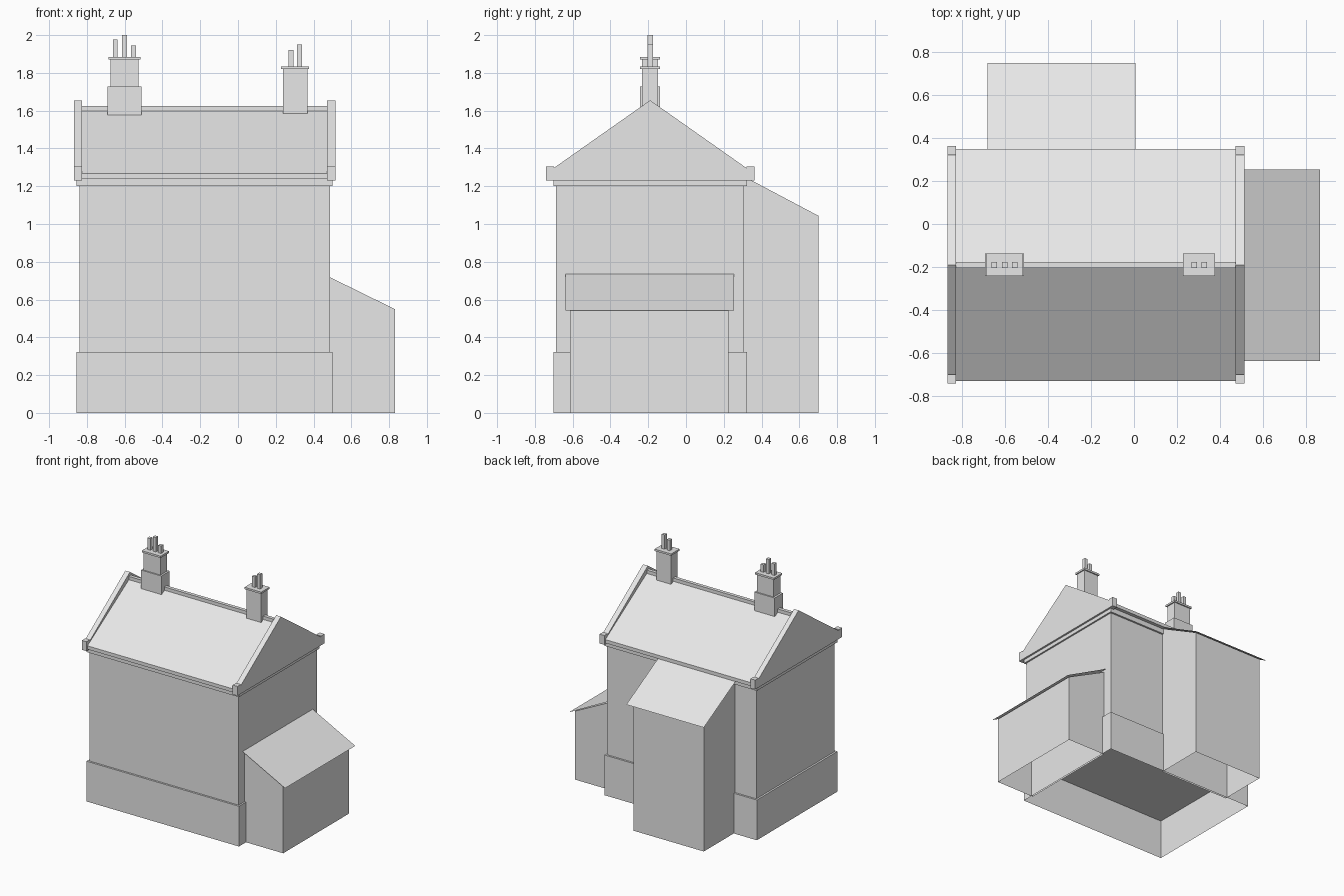
import bpy, bmesh

if "Cube" in bpy.data.objects:
    bpy.data.objects.remove(bpy.data.objects["Cube"])

YC = -0.19  # ridge line of the main house

stone = bpy.data.materials.new("pale_grey")
stone.diffuse_color = (0.8, 0.8, 0.8, 1)
stone.use_nodes = True
stone.node_tree.nodes["Principled BSDF"].inputs["Base Color"].default_value = stone.diffuse_color


def finish(name, bm):
    me = bpy.data.meshes.new(name)
    bm.to_mesh(me)
    bm.free()
    me.materials.append(stone)
    ob = bpy.data.objects.new(name, me)
    bpy.context.collection.objects.link(ob)
    return ob


def prism(name, profile, lo, hi, axis="x"):
    """Extrude a (horizontal, z) profile along x or y; faces on the ground stay open."""
    bm = bmesh.new()

    def point(t, p):
        return (t, p[0], p[1]) if axis == "x" else (p[0], t, p[1])

    face = bm.faces.new([bm.verts.new(point(lo, p)) for p in profile])
    ext = bmesh.ops.extrude_face_region(bm, geom=[face], use_keep_orig=True)
    d = hi - lo
    moved = [v for v in ext["geom"] if isinstance(v, bmesh.types.BMVert)]
    bmesh.ops.translate(bm, verts=moved, vec=(d, 0, 0) if axis == "x" else (0, d, 0))
    bmesh.ops.recalc_face_normals(bm, faces=bm.faces)
    ground = [f for f in bm.faces if all(v.co.z < 1e-4 for v in f.verts)]
    bmesh.ops.delete(bm, geom=ground, context="FACES")
    return finish(name, bm)


def box(name, x0, x1, y0, y1, z0, z1):
    return prism(name, [(y0, z0), (y1, z0), (y1, z1), (y0, z1)], x0, x1)


def sheet(name, corners):
    bm = bmesh.new()
    f = bm.faces.new([bm.verts.new(c) for c in corners])
    f.normal_update()
    if f.normal.z < 0:
        f.normal_flip()
    return finish(name, bm)


# Main house walls
box("plinth", -0.855, 0.50, YC - 0.512, YC + 0.512, 0, 0.323)
box("main_walls", -0.84, 0.487, YC - 0.497, YC + 0.497, 0.323, 1.20)
box("cornice", -0.855, 0.50, YC - 0.512, YC + 0.512, 1.20, 1.24)

# Main roof with shallow eaves and a ridge strip
prism("main_roof", [(YC - 0.54, 1.24), (YC + 0.54, 1.24), (YC + 0.54, 1.268),
                    (YC, 1.607), (YC - 0.54, 1.268)], -0.83, 0.475)
box("ridge_strip", -0.83, 0.475, YC - 0.014, YC + 0.014, 1.59, 1.625)

# Raised gable ends with kneeler blocks at the eaves
for side, x0, x1 in (("left", -0.868, -0.827), ("right", 0.472, 0.515)):
    prism("gable_" + side, [(YC - 0.512, 1.23), (YC + 0.512, 1.23), (YC + 0.512, 1.295),
                            (YC, 1.655), (YC - 0.512, 1.295)], x0, x1)
    for end, s in (("front", -1), ("back", 1)):
        a, b = sorted((YC + s * 0.51, YC + s * 0.552))
        box("kneeler_%s_%s" % (side, end), x0, x1, a, b, 1.23, 1.305)

# Rear wing with sloping roof sheet
prism("rear_wing_walls", [(0.307, 0), (0.702, 0), (0.702, 1.043), (0.307, 1.252)], -0.65, -0.023)
sheet("rear_wing_roof", [(-0.682, 0.307, 1.259), (0.007, 0.307, 1.259),
                         (0.007, 0.748, 1.022), (-0.682, 0.748, 1.022)])

# Side lean-to with sloping roof sheet
prism("lean_to_walls", [(0.487, 0), (0.831, 0), (0.831, 0.549), (0.487, 0.718)],
      -0.613, 0.225, "y")
sheet("lean_to_roof", [(0.487, -0.638, 0.735), (0.865, -0.638, 0.541),
                       (0.865, 0.253, 0.541), (0.487, 0.253, 0.735)])


# Chimney stacks: shaft, cap and square pots
def chimney(name, x0, x1, z0, z1, pots):
    box(name + "_shaft", x0, x1, YC - 0.043, YC + 0.043, z0, z1)
    box(name + "_cap", x0 - 0.009, x1 + 0.009, YC - 0.053, YC + 0.053, z1, z1 + 0.015)
    for i, (x, top) in enumerate(pots):
        box("%s_pot_%d" % (name, i + 1), x - 0.013, x + 0.013,
            YC - 0.014, YC + 0.014, z1 + 0.015, top)


box("left_chimney_base", -0.692, -0.511, YC - 0.053, YC + 0.053, 1.578, 1.727)
chimney("left_chimney", -0.676, -0.526, 1.727, 1.87, [(-0.65, 1.978), (-0.601, 2.0), (-0.554, 1.945)])
chimney("right_chimney", 0.237, 0.367, 1.585, 1.82, [(0.28, 1.92), (0.326, 1.95)])
